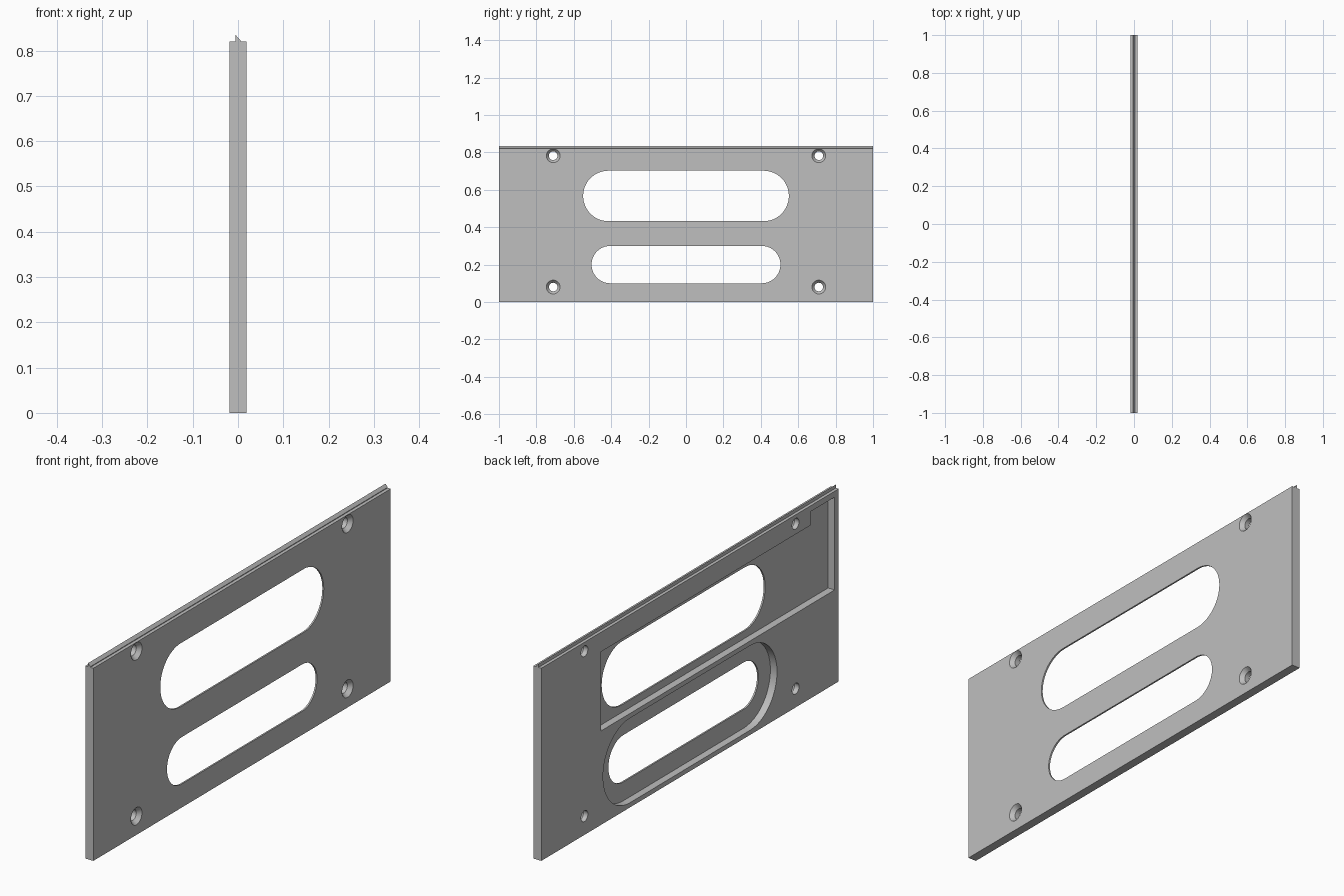
import bpy, bmesh
from math import sin, cos, pi

if "Cube" in bpy.data.objects:
    bpy.data.objects.remove(bpy.data.objects["Cube"])

HALF = 0.019          # half the plate thickness
FLOOR = 0.012         # x of the recess floors

grey = bpy.data.materials.new("plain grey")
grey.use_nodes = True
grey.diffuse_color = (0.52, 0.52, 0.52, 1)
grey.node_tree.nodes["Principled BSDF"].inputs["Base Color"].default_value = grey.diffuse_color


def loft(name, loops):
    """Closed solid through matching loops of points."""
    bm = bmesh.new()
    rings = [[bm.verts.new(p) for p in loop] for loop in loops]
    n = len(rings[0])
    for a, b in zip(rings, rings[1:]):
        for i in range(n):
            j = (i + 1) % n
            bm.faces.new((a[i], a[j], b[j], b[i]))
    bm.faces.new(rings[0])
    bm.faces.new(rings[-1])
    bmesh.ops.recalc_face_normals(bm, faces=bm.faces)
    mesh = bpy.data.meshes.new(name)
    bm.to_mesh(mesh)
    bm.free()
    mesh.materials.append(grey)
    obj = bpy.data.objects.new(name, mesh)
    bpy.context.collection.objects.link(obj)
    return obj


def slot(half_length, radius, zc, steps=24):
    """Round-ended slot outline in y and z."""
    c = half_length - radius
    pts = []
    for side in (1, -1):
        for i in range(steps + 1):
            a = -pi / 2 + pi * i / steps
            pts.append((side * (c + radius * cos(a)), zc + side * radius * sin(a)))
    return pts


def circle(y, z, r, n=32):
    return [(y + r * cos(2 * pi * i / n), z + r * sin(2 * pi * i / n)) for i in range(n)]


def cut(*sections):
    """Cut a solid given as (x, outline) sections out of the plate."""
    tool = loft("cutter", [[(x, y, z) for y, z in pts] for x, pts in sections])
    tool.hide_render = True
    mod = plate.modifiers.new("cut", "BOOLEAN")
    mod.operation = "DIFFERENCE"
    mod.solver = "EXACT"
    mod.object = tool
    bpy.ops.object.modifier_apply(modifier=mod.name)
    bpy.data.objects.remove(tool)


# Plate with a slanted ridge along the top edge
profile = [(-HALF, 0), (HALF, 0), (HALF, 0.82), (0.005, 0.82),
           (0.005, 0.823), (-0.006, 0.835), (-0.006, 0.82), (-HALF, 0.82)]
plate = loft("slotted_plate", [[(x, y, z) for x, z in profile] for y in (-1, 1)])
bpy.context.view_layer.objects.active = plate
plate.select_set(True)

# Stepped upper recess and rounded lower recess in the back
upper = [(0.60, 0.40), (0.60, 0.737), (-0.81, 0.737),
         (-0.81, 0.795), (-0.973, 0.795), (-0.973, 0.40)]
lower = slot(0.585, 0.18, 0.2)
for outline in (upper, lower):
    cut((-0.05, outline), (FLOOR, outline))

# Through slots
for outline in (slot(0.55, 0.135, 0.567), slot(0.505, 0.1, 0.2)):
    cut((-0.05, outline), (0.05, outline))

# Countersunk screw holes
for y in (-0.71, 0.71):
    for z in (0.08, 0.782):
        small, wide = circle(y, z, 0.023), circle(y, z, 0.037)
        cut((-0.05, small), (0.002, small), (HALF, wide), (0.05, wide))

bpy.ops.object.shade_smooth_by_angle(angle=0.5)
